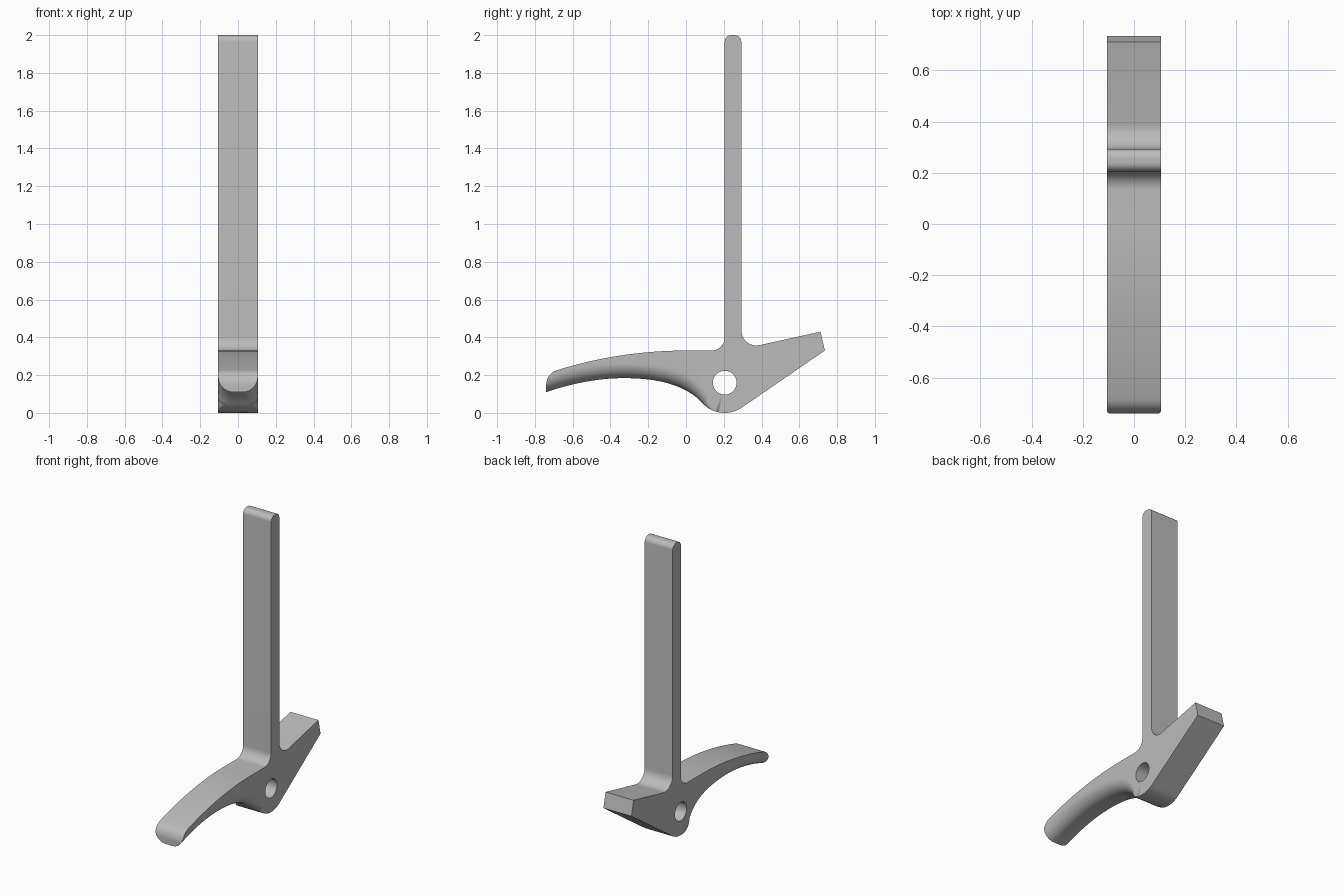
import bpy, bmesh, math
from mathutils import Vector

cube = bpy.data.objects.get("Cube")
if cube:
    bpy.data.objects.remove(cube)

HALF = 0.105           # half width of the lever
ROUND = 0.08           # underside rounding of the front arm
STEPS = 10             # facets in that rounding
PIVOT = (0.205, 0.16)
TIP = (-0.66, 0.15)
TIP_R = 0.08


def arc(center, radius, start, end, n=10):
    angles = [math.radians(start + (end - start) * i / n) for i in range(n + 1)]
    return [Vector((center[0] + radius * math.cos(a), center[1] + radius * math.sin(a))) for a in angles]


def bezier(a, b, c, d, n=16):
    a, b, c, d = map(Vector, (a, b, c, d))
    out = []
    for i in range(n + 1):
        t = i / n
        s = 1 - t
        out.append(a * s**3 + b * 3 * s * s * t + c * 3 * s * t * t + d * t**3)
    return out


def tip_y(z):
    # Rounded nose of the front arm
    return TIP[0] - math.sqrt(max(0, TIP_R**2 - max(0, z - TIP[1])**2))


# Underside of the front arm, nose to hub
under = bezier((-0.74, 0.11), (-0.60, 0.158), (-0.46, 0.184), (-0.33, 0.184))
under += bezier((-0.33, 0.184), (-0.15, 0.184), (0.0, 0.15), (0.092, 0.047))[1:]
hub = arc(PIVOT, 0.16, 225, 304, 18)
under += hub[:8]

# Rest of the side outline, hub to rear block, post and back to the nose
outline = hub[7:]
outline += [Vector((0.735, 0.33)), Vector((0.712, 0.43))]
outline += arc((0.373, 0.437), 0.08, 282, 180, 12)
outline += arc((0.258, 1.965), 0.035, 0, 90, 8)
outline += arc((0.24, 1.965), 0.035, 90, 180, 8)
outline += arc((0.135, 0.40), 0.07, 0, -90, 12)
outline += bezier((0.0, 0.33), (-0.24, 0.33), (-0.47, 0.293), (-0.69, 0.224), 24)
outline += arc(TIP, TIP_R, 112, 150, 8)[1:]

bm = bmesh.new()


def pair(x, p):
    return [bm.verts.new((s * x, p.x, p.y)) for s in (-1, 1)]


# Cross-sections of the rounded arm, fading into the square hub
sections = []
last = len(under) - 1
for i, p in enumerate(under):
    along = (under[min(i + 1, last)] - under[max(i - 1, 0)]).normalized()
    normal = Vector((0, 1)).lerp(Vector((-along.y, along.x)), min(1, i / 10)).normalized()
    fade = min(1, (last - i) / 14)
    r = ROUND * fade * fade * (3 - 2 * fade)
    section = []
    for k in range(STEPS + 1):
        a = math.pi / 2 * k / STEPS
        q = p + normal * r * (1 - math.cos(a))
        if i == 0:
            q.x = tip_y(q.y)
        section.append(pair(HALF - r + r * math.sin(a), q))
    sections.append(section)

rows = [pair(HALF, p) for p in outline]


def strip(a, b):
    bm.faces.new((a[0], a[1], b[1], b[0]))


for a, b in zip(sections, sections[1:]):
    strip(a[0], b[0])
    for k in range(STEPS):
        for s in (0, 1):
            bm.faces.new((a[k][s], a[k + 1][s], b[k + 1][s], b[k][s]))
for a, b in zip(sections[0], sections[0][1:]):
    strip(a, b)
for a, b in zip(rows, rows[1:]):
    strip(a, b)

# Pivot hole wall
hole = [pair(HALF, p) for p in arc(PIVOT, 0.063, 0, 360, 40)[:-1]]
for a, b in zip(hole, hole[1:] + hole[:1]):
    strip(a, b)

# Weld the parts, then fill both flat sides around the hole
bmesh.ops.remove_doubles(bm, verts=bm.verts[:], dist=0.0002)
for s in (-1, 1):
    rim = [e for e in bm.edges if e.is_boundary and all(v.co.x * s > 0 for v in e.verts)]
    bmesh.ops.triangle_fill(bm, edges=rim, use_beauty=True, use_dissolve=False, normal=(s, 0, 0))
bmesh.ops.recalc_face_normals(bm, faces=bm.faces[:])

mesh = bpy.data.meshes.new("lever")
bm.to_mesh(mesh)
bm.free()
lever = bpy.data.objects.new("lever", mesh)
bpy.context.collection.objects.link(lever)

# Plain grey metal
grey = bpy.data.materials.new("grey_metal")
grey.use_nodes = True
grey.diffuse_color = (0.5, 0.5, 0.5, 1)
grey.node_tree.nodes["Principled BSDF"].inputs["Base Color"].default_value = (0.5, 0.5, 0.5, 1)
mesh.materials.append(grey)

bpy.ops.object.select_all(action="DESELECT")
lever.select_set(True)
bpy.context.view_layer.objects.active = lever
bpy.ops.object.shade_smooth_by_angle(angle=math.radians(30))
